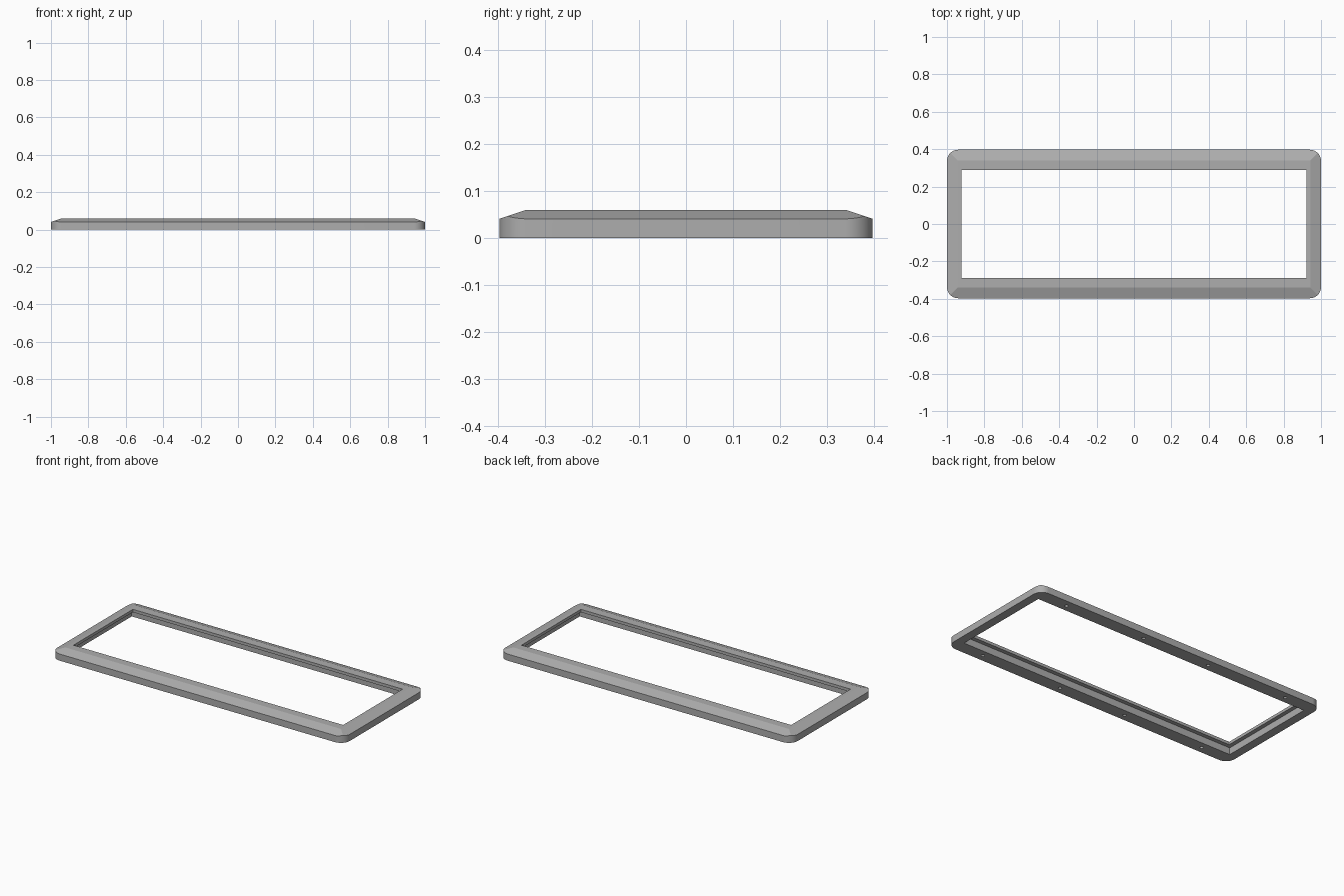
import bpy, bmesh, math
from mathutils import Vector

HX, HY, H = 1.0, 0.397, 0.06      # outer half sizes and height
IX, IY = 0.922, 0.29              # opening half sizes
RABBET, LEDGE = 0.025, 0.042      # recess under the inner lip
SHOULDER, INSET, RADIUS = 0.041, 0.057, 0.06

cube = bpy.data.objects.get("Cube")
if cube:
    bpy.data.objects.remove(cube)

grey = bpy.data.materials.new("satin_grey")
grey.use_nodes = True
colour = (0.42, 0.42, 0.42, 1)
grey.diffuse_color = colour
grey.node_tree.nodes["Principled BSDF"].inputs["Base Color"].default_value = colour


def to_object(name, bm):
    bmesh.ops.recalc_face_normals(bm, faces=bm.faces)
    mesh = bpy.data.meshes.new(name)
    bm.to_mesh(mesh)
    bm.free()
    mesh.materials.append(grey)
    obj = bpy.data.objects.new(name, mesh)
    bpy.context.collection.objects.link(obj)
    return obj


def box(name, hx, hy, z0, z1):
    bm = bmesh.new()
    bmesh.ops.create_cube(bm, size=1)
    bmesh.ops.scale(bm, vec=(2 * hx, 2 * hy, z1 - z0), verts=bm.verts)
    bmesh.ops.translate(bm, vec=(0, 0, (z0 + z1) / 2), verts=bm.verts)
    return to_object(name, bm)


def cut(target, cutter):
    mod = target.modifiers.new(cutter.name, "BOOLEAN")
    mod.operation = "DIFFERENCE"
    mod.solver = "EXACT"
    mod.object = cutter
    bpy.context.view_layer.objects.active = target
    bpy.ops.object.modifier_apply(modifier=mod.name)
    bpy.data.objects.remove(cutter)


# Slab with rounded corners
bm = bmesh.new()
outline = []
for quarter, (sx, sy) in enumerate([(1, 1), (-1, 1), (-1, -1), (1, -1)]):
    for i in range(13):
        a = math.pi / 2 * (quarter + i / 12)
        outline.append(bm.verts.new((sx * (HX - RADIUS) + RADIUS * math.cos(a),
                                     sy * (HY - RADIUS) + RADIUS * math.sin(a), 0)))
base = bm.faces.new(outline)
top = bmesh.ops.extrude_face_region(bm, geom=[base])
bmesh.ops.translate(bm, vec=(0, 0, H),
                    verts=[g for g in top["geom"] if isinstance(g, bmesh.types.BMVert)])

# Sloped bevels, mitred at the corners
for direction, half in [((1, 0), HX), ((-1, 0), HX), ((0, 1), HY), ((0, -1), HY)]:
    d = Vector((*direction, 0))
    normal = d * (H - SHOULDER) + Vector((0, 0, INSET))
    bmesh.ops.bisect_plane(bm, geom=bm.verts[:] + bm.edges[:] + bm.faces[:], dist=1e-6,
                           plane_co=d * half + Vector((0, 0, SHOULDER)),
                           plane_no=normal, clear_outer=True)
    bmesh.ops.holes_fill(bm, edges=[e for e in bm.edges if e.is_boundary], sides=0)
frame = to_object("frame", bm)

# Opening and the recess behind its lip
cut(frame, box("opening", IX, IY, -0.1, 0.1))
cut(frame, box("recess", IX + RABBET, IY + RABBET, -0.1, LEDGE))

# Screw holes under the long rails
for x in (-0.78, -0.23, 0.23, 0.78):
    for side in (-1, 1):
        bm = bmesh.new()
        bmesh.ops.create_cone(bm, cap_ends=True, segments=16, radius1=0.01,
                              radius2=0.01, depth=0.06)
        bmesh.ops.translate(bm, vec=(x, side * 0.355, 0), verts=bm.verts)
        cut(frame, to_object("screw_hole", bm))

bpy.ops.object.select_all(action="DESELECT")
frame.select_set(True)
bpy.context.view_layer.objects.active = frame
bpy.ops.object.shade_smooth_by_angle(angle=math.radians(12))
